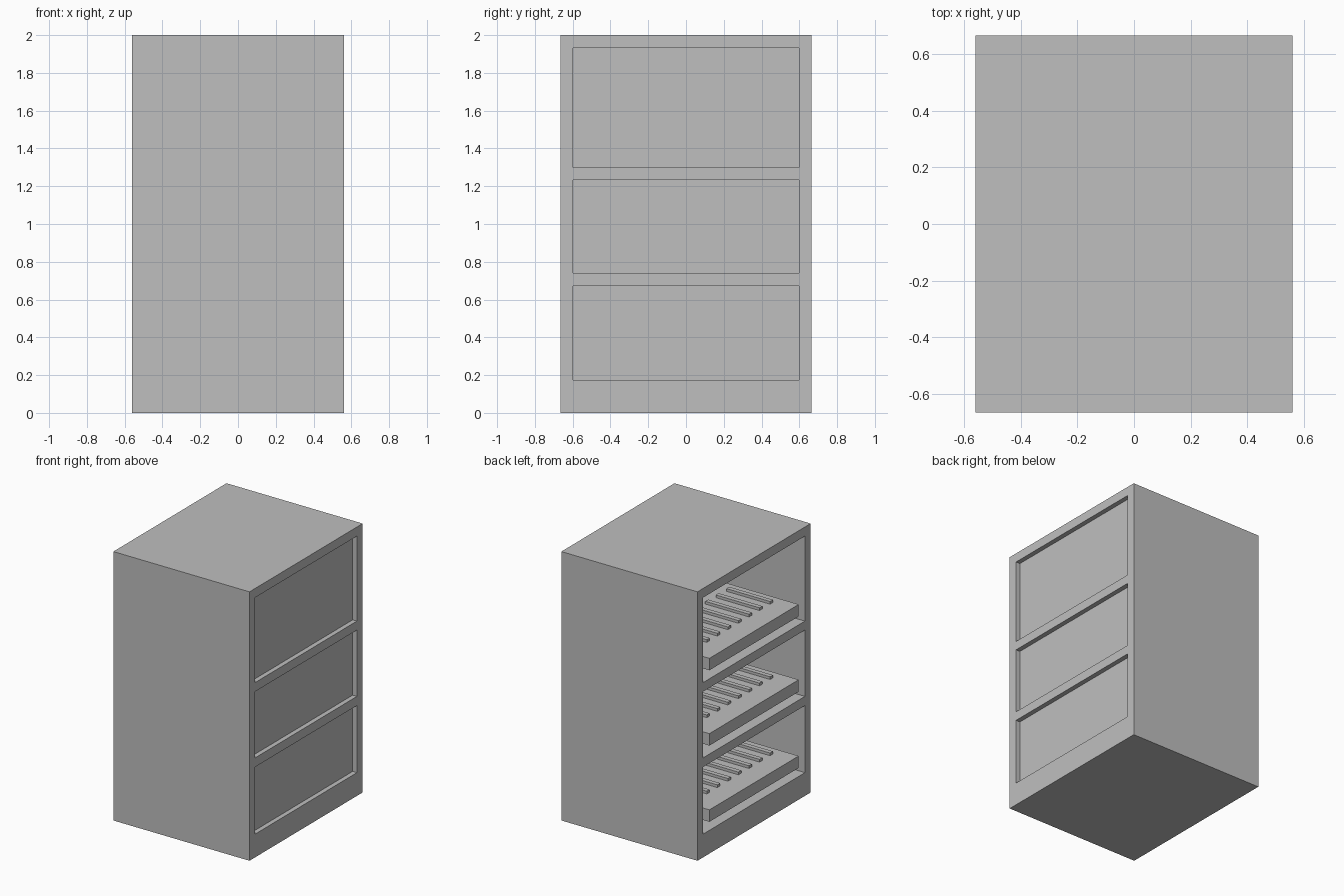
import bpy
import bmesh
from mathutils import Vector

cube = bpy.data.objects.get("Cube")
if cube:
    bpy.data.objects.remove(cube, do_unlink=True)

# Single grey finish
grey = bpy.data.materials.new("plain_grey")
grey.use_nodes = True
colour = (0.52, 0.52, 0.52, 1)
grey.diffuse_color = colour
grey.node_tree.nodes["Principled BSDF"].inputs["Base Color"].default_value = colour


def boxes(name, extents):
    """One object made of boxes, each given as a low and a high corner."""
    bm = bmesh.new()
    for low, high in extents:
        low, high = Vector(low), Vector(high)
        verts = bmesh.ops.create_cube(bm, size=1)["verts"]
        bmesh.ops.scale(bm, vec=high - low, verts=verts)
        bmesh.ops.translate(bm, vec=(low + high) / 2, verts=verts)
    mesh = bpy.data.meshes.new(name)
    bm.to_mesh(mesh)
    bm.free()
    mesh.materials.append(grey)
    obj = bpy.data.objects.new(name, mesh)
    bpy.context.collection.objects.link(obj)
    return obj


HALF_X, HALF_Y, HEIGHT = 0.56, 0.665, 2.0
OPEN_Y = 0.598
PANEL_OUT, PANEL_IN = 0.525, 0.49
levels = {"lower": (0.173, 0.672), "middle": (0.74, 1.233), "upper": (1.30, 1.932)}

# Cabinet shell: open bays on one side, shallow recessed panels on the other
cabinet = boxes("cabinet_shell", [((-HALF_X, -HALF_Y, 0), (HALF_X, HALF_Y, HEIGHT))])
cuts = []
for bottom, top in levels.values():
    cuts.append(((-HALF_X - 0.1, -OPEN_Y, bottom), (PANEL_IN, OPEN_Y, top)))
    cuts.append(((PANEL_OUT, -OPEN_Y, bottom), (HALF_X + 0.1, OPEN_Y, top)))
cutter = boxes("bay_cutter", cuts)
cutter.hide_render = True
mod = cabinet.modifiers.new("bays", "BOOLEAN")
mod.operation = "DIFFERENCE"
mod.solver = "EXACT"
mod.object = cutter
bpy.context.view_layer.objects.active = cabinet
bpy.ops.object.modifier_apply(modifier=mod.name)
bpy.data.objects.remove(cutter, do_unlink=True)

# A tray in each bay, with a row of raised ribs on top
TRAY_Y, RIBS, PITCH, RIB_HALF = 0.525, 8, 0.124, 0.017
for level, (bottom, top) in levels.items():
    tray_low, tray_top = bottom + 0.063, bottom + 0.152
    boxes(level + "_tray", [((-HALF_X, -TRAY_Y, tray_low), (0.12, TRAY_Y, tray_top))])
    ribs = []
    for i in range(RIBS):
        y = (i - (RIBS - 1) / 2) * PITCH
        ribs.append(((-0.40, y - RIB_HALF, tray_top - 0.01),
                     (-0.04, y + RIB_HALF, tray_top + 0.02)))
    boxes(level + "_tray_ribs", ribs)
